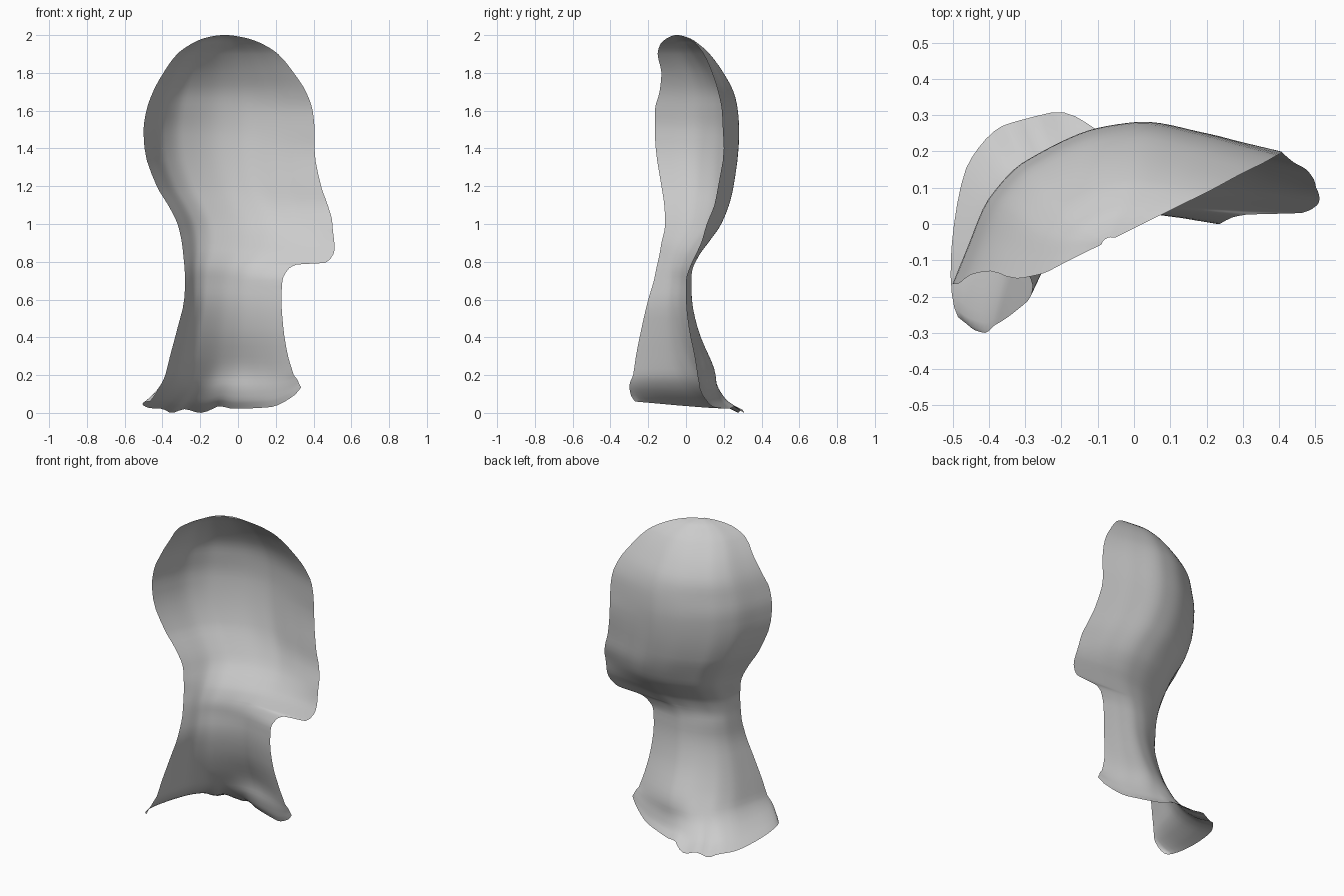
import bpy, bmesh, math

if "Cube" in bpy.data.objects:
    bpy.data.objects.remove(bpy.data.objects["Cube"], do_unlink=True)


def monotone(points):
    """Smooth curve through (t, value) points that never overshoots."""
    t, v = zip(*points)
    n = len(t)
    h = [t[i + 1] - t[i] for i in range(n - 1)]
    d = [(v[i + 1] - v[i]) / h[i] for i in range(n - 1)]
    m = [d[0]]
    for i in range(1, n - 1):
        a, b = d[i - 1], d[i]
        m.append(0 if a * b <= 0 else 2 * a * b / (a + b))
    m.append(d[-1])

    def value(x):
        x = min(max(x, t[0]), t[-1])
        i = 0
        while i < n - 2 and x > t[i + 1]:
            i += 1
        s = (x - t[i]) / h[i]
        return ((1 + 2 * s) * (1 - s) ** 2 * v[i] + s * (1 - s) ** 2 * h[i] * m[i]
                + s * s * (3 - 2 * s) * v[i + 1] + s * s * (s - 1) * h[i] * m[i + 1])
    return value


# Levels: z, left edge x, y, right edge x, y, depth of the bulge to the back
LEVELS = [
    (0.00, -0.465, -0.27, 0.335, 0.07, 0.48),
    (0.05, -0.44, -0.292, 0.325, 0.07, 0.41),
    (0.12, -0.41, -0.30, 0.315, 0.065, 0.355),
    (0.20, -0.385, -0.28, 0.295, 0.06, 0.30),
    (0.30, -0.36, -0.265, 0.265, 0.045, 0.24),
    (0.45, -0.32, -0.235, 0.24, 0.015, 0.175),
    (0.60, -0.285, -0.20, 0.23, 0.00, 0.133),
    (0.70, -0.28, -0.17, 0.235, 0.00, 0.115),
    (0.765, -0.283, -0.157, 0.27, 0.018, 0.105),
    (0.84, -0.29, -0.14, 0.39, 0.052, 0.117),
    (0.90, -0.297, -0.13, 0.455, 0.08, 0.145),
    (1.00, -0.32, -0.11, 0.50, 0.11, 0.195),
    (1.10, -0.37, -0.115, 0.475, 0.15, 0.218),
    (1.20, -0.43, -0.13, 0.44, 0.17, 0.24),
    (1.40, -0.495, -0.16, 0.405, 0.20, 0.265),
    (1.50, -0.50, -0.165, 0.405, 0.195, 0.275),
    (1.60, -0.485, -0.165, 0.395, 0.19, 0.27),
    (1.70, -0.45, -0.14, 0.36, 0.17, 0.245),
    (1.80, -0.395, -0.13, 0.295, 0.138, 0.20),
    (1.90, -0.322, -0.15, 0.212, 0.093, 0.155),
    (1.95, -0.253, -0.137, 0.135, 0.055, 0.11),
    (1.98, -0.19, -0.106, 0.06, 0.018, 0.07),
    (1.995, -0.13, -0.076, -0.01, -0.017, 0.03),
    (2.00, -0.09, -0.057, -0.05, -0.037, 0.01),
]
tracks = [monotone([(r[0], r[k]) for r in LEVELS]) for k in range(1, 6)]

# Cross-sections from the left edge to the right edge: head, and flared base
section = monotone([(0, 0), (.04, .27), (.11, .71), (.22, .94), (.385, 1),
                    (.55, .9), (.77, .5), (.88, .26), (1, 0)])
base_section = monotone([(0, 0), (.04, .36), (.12, .84), (.22, .98), (.33, .97),
                         (.45, .79), (.6, .58), (.8, .3), (1, 0)])
base_share = monotone([(0, 1), (.1, .7), (.3, 0), (2, 0)])

# Uneven lower hem, outward flare of the base, and the flap at the right edge
hem = monotone([(0, .06), (.05, .04), (.11, .025), (.17, .022), (.22, 0), (.28, .02),
                (.35, 0), (.46, .035), (.55, .022), (.79, .03), (.95, .09), (1, .135)])
flare = monotone([(0, .085), (.05, .05), (.12, .018), (.2, 0), (2, 0)])
flap = monotone([(0, 0), (.765, 0), (.785, .015), (.795, .15), (.84, .115),
                 (.9, .055), (1, 0), (2, 0)])


def surface(z, u):
    xl, yl, xr, yr, bulge = [f(z) for f in tracks]
    w = base_share(z)
    x = xl + (xr - xl) * u + flap(z) * u ** 6
    y = yl + (yr - yl) * u + bulge * ((1 - w) * section(u) + w * base_section(u))
    x -= flare(z) * math.sin(math.pi * min(u / 0.4, 1) ** 0.5)
    if z < 0.2:
        z = hem(u) + z * (1 - hem(u) / 0.2)
    return x, y, z


# Rows between the levels, with extra ones at the flap's lower edge
zs = [a[0] + (b[0] - a[0]) * k / 3 for a, b in zip(LEVELS, LEVELS[1:]) for k in range(3)]
zs = sorted(zs + [0.778, 0.785, 0.7885, 0.792, 0.795, 0.803, 2.0])
COLUMNS = 40
us = [(i / COLUMNS) ** 1.6 for i in range(COLUMNS + 1)]

# Open shell of the head back and neck
bm = bmesh.new()
grid = [[bm.verts.new(surface(z, u)) for u in us] for z in zs]
for low, high in zip(grid, grid[1:]):
    for i in range(COLUMNS):
        bm.faces.new((low[i], high[i], high[i + 1], low[i + 1]))
for f in bm.faces:
    f.smooth = True
mesh = bpy.data.meshes.new("head_shell")
bm.to_mesh(mesh)
bm.free()
shell = bpy.data.objects.new("head_shell", mesh)
bpy.context.collection.objects.link(shell)

# Plain grey
grey = bpy.data.materials.new("light grey")
grey.use_nodes = True
colour = (0.6, 0.6, 0.6, 1)
grey.diffuse_color = colour
grey.node_tree.nodes["Principled BSDF"].inputs["Base Color"].default_value = colour
mesh.materials.append(grey)
